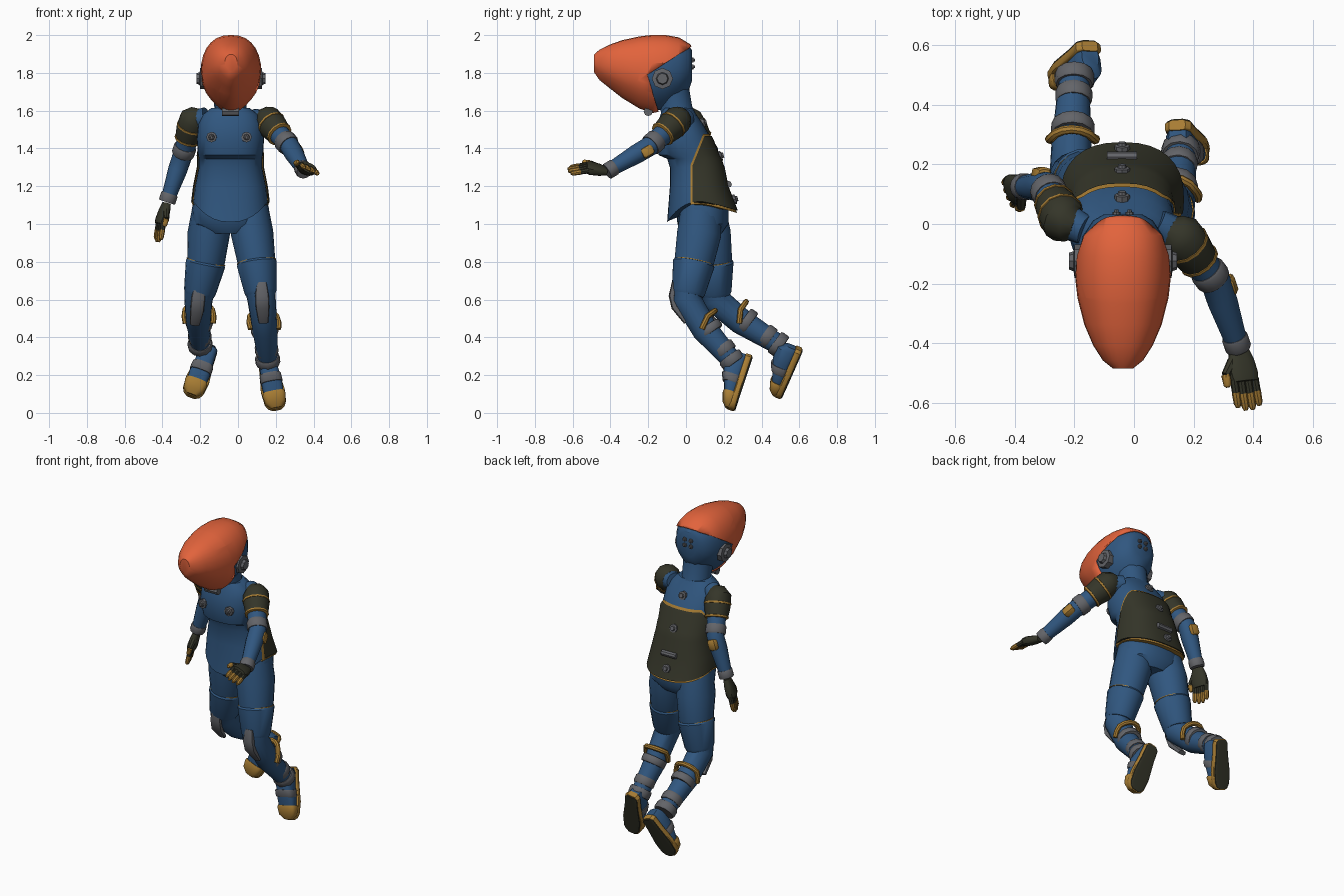
import bpy, bmesh, math
from mathutils import Vector as V

if "Cube" in bpy.data.objects:
    bpy.data.objects.remove(bpy.data.objects["Cube"])

def material(name, c):
    m = bpy.data.materials.new(name)
    m.diffuse_color = (*c, 1)
    m.use_nodes = True
    m.node_tree.nodes["Principled BSDF"].inputs["Base Color"].default_value = m.diffuse_color
    return m
BLUE = material("suit blue", (0.03, 0.095, 0.215))
ORANGE = material("visor orange", (0.76, 0.125, 0.045))
DARK = material("dark olive", (0.035, 0.036, 0.022))
GOLD = material("gold trim", (0.40, 0.21, 0.035))
GREY = material("grey metal", (0.125, 0.128, 0.14))

def finish(name, bm, mat):
    me = bpy.data.meshes.new(name)
    bm.to_mesh(me); bm.free()
    me.materials.append(mat)
    me.shade_smooth()
    me.set_sharp_from_angle(angle=math.radians(38))
    ob = bpy.data.objects.new(name, me)
    bpy.context.collection.objects.link(ob)
    return ob

def section(c, u, v, a, b, n=16, p=2.0):
    out = []
    for i in range(n):
        t = 2 * math.pi * i / n
        co, si = math.cos(t), math.sin(t)
        out.append(V(c) + u * (a * math.copysign(abs(co) ** (2 / p), co))
                   + v * (b * math.copysign(abs(si) ** (2 / p), si)))
    return out

def loft_bm(rings):
    bm = bmesh.new()
    vs = [[bm.verts.new(q) for q in r] for r in rings]
    n = len(vs[0])
    for a, b in zip(vs, vs[1:]):
        for i in range(n):
            bm.faces.new((a[i], a[(i + 1) % n], b[(i + 1) % n], b[i]))
    bm.faces.new(vs[0]); bm.faces.new(vs[-1])
    bmesh.ops.recalc_face_normals(bm, faces=bm.faces)
    return bm

def tube(name, pts, rads, mat, n=14, up=(1, 0, 0), flat=1.0, p=2.0):
    pts = [V(q) for q in pts]
    rings = []
    for i, q in enumerate(pts):
        t = (pts[min(i + 1, len(pts) - 1)] - pts[max(i - 1, 0)]).normalized()
        u = V(up)
        if abs(t.dot(u.normalized())) > .9:
            u = V((0, 0, 1))
        u = (u - t * u.dot(t)).normalized()
        rings.append(section(q, u, t.cross(u), rads[i], rads[i] * flat, n, p))
    return finish(name, loft_bm(rings), mat)

def band(name, a, b, t0, t1, r, mat, n=14, r2=None):
    """Chamfered cuff round the segment a-b, between fractions t0 and t1."""
    a, b = V(a), V(b)
    e = (t1 - t0) * .15
    r2 = r2 or r
    return tube(name, [a.lerp(b, t) for t in (t0, t0 + e, t1 - e, t1)],
                [r * .93, r, r2, r2 * .93], mat, n)

def knob(name, c, d, r, h, mat=GREY):
    c, d = V(c), V(d).normalized()
    tube(name, [c - d * h, c + d * h * .4, c + d * h * .5, c + d * h],
         [r, r, r * .6, r * .5], mat, 8)

def bisect(bm, co, no, clear=False):
    bmesh.ops.bisect_plane(bm, geom=bm.verts[:] + bm.edges[:] + bm.faces[:],
                           plane_co=co, plane_no=no, clear_inner=clear)

X, Y, Z = V((1, 0, 0)), V((0, 1, 0)), V((0, 0, 1))

# Head: sections along y as (y, low z, high z, half width)
HEAD = [(.032, 1.76, 1.92, .065), (.012, 1.70, 1.945, .10), (-.04, 1.65, 1.98, .135),
        (-.11, 1.61, 1.992, .15), (-.18, 1.595, 1.993, .153), (-.25, 1.62, 1.985, .145),
        (-.33, 1.675, 1.965, .122), (-.40, 1.73, 1.94, .092), (-.45, 1.77, 1.915, .06),
        (-.478, 1.81, 1.89, .025)]
def head_bm(g):
    rings = []
    for y, lo, hi, w in HEAD:
        r = section((0, y - g * (1 if y < -.3 else -.3 if y < 0 else -1), (lo + hi) / 2),
                    X, Z, w + g, (hi - lo) / 2 + g, 28, 2.3)
        for q in r:   # narrower toward the jaw
            q.x = -.037 + q.x * (1 - .4 * max(0, ((lo + hi) / 2 - q.z) / (hi - lo) * 2) ** 2)
        rings.append(r)
    return loft_bm(rings)
finish("head", head_bm(0), BLUE)
bm = head_bm(.008)
cuts = [(V((0, -.19, 1.80)), V((0, -.135, .21))), (V((0, -.20, 1.77)), V((0, -.13, -.04)))]
for co, no in cuts:
    bisect(bm, co, no)
bmesh.ops.delete(bm, geom=[f for f in bm.faces if all(
    (f.calc_center_median() - co).dot(no) < 0 for co, no in cuts)], context='FACES')
visor = finish("visor", bm, ORANGE)
s = visor.modifiers.new("thickness", 'SOLIDIFY')
s.thickness, s.offset = .012, -1
tube("neck", [(-.04, -.04, 1.54), (-.04, -.05, 1.61), (-.04, -.07, 1.70)], [.10, .085, .09], BLUE, 18)
tube("chin_piece", [(-.085, -.20, 1.595), (.005, -.20, 1.595)], [.024, .024], GREY, 8)
for sx in (-1, 1):
    knob("ear_disc", (-.037 + sx * .15, -.125, 1.77), (sx, 0, 0), .056, .032)
    for dz in (-.018, .018):
        knob("head_stud", (-.037 + sx * .022, .034, 1.85 + dz), Y, .013, .014)

# Torso: (z, front y, back y, half width)
TORSO = [(1.12, -.10, .265, .198), (1.20, -.085, .215, .188), (1.30, -.085, .195, .168),
         (1.345, -.10, .178, .168), (1.365, -.145, .168, .172), (1.45, -.165, .135, .178),
         (1.53, -.15, .09, .17), (1.58, -.135, .055, .145), (1.615, -.12, .035, .10)]
def torso_bm(g, drop=0):
    rings = []
    for i, (z, f, b, w) in enumerate(TORSO):
        r = section((-.04, (f + b) / 2, z), X, Y, w + g, (b - f) / 2 + g, 32, 2.4)
        if i == 0:   # pointed front hem, dipped tail
            for k, q in enumerate(r):
                si = math.sin(2 * math.pi * k / 32)
                q.z -= (.11 * si * si if si < 0 else .05 * si) + drop
        rings.append(r)
    return loft_bm(rings)
finish("jacket", torso_bm(0), BLUE)
# Back vest with gold edging
for name, g, o, mat in (("vest_trim", .005, .012, GOLD), ("vest", .010, 0, DARK)):
    bm = torso_bm(g, o)
    bisect(bm, (0, 0, 1.465 + o), (0, 0, -1), True)
    bisect(bm, (0, .035 - o, 1.3), (0, 1, 0), True)
    bisect(bm, (0, .035 - o, 1.31), (0, .16, -.065), True)
    finish(name, bm, mat)
for y, z in ((.09, 1.535), (.18, 1.36), (.255, 1.13)):
    knob("back_knob", (-.04, y, z), (0, 1, .3), .026, .02)
tube("back_bar", [(-.09, .225, 1.21), (.01, .225, 1.21)], [.018, .018], GREY, 8)
for x in (-.14, .045):
    knob("chest_knob", (x, -.158, 1.46), (x * .5 + .02, -1, 0), .028, .016)
    knob("chest_knob_centre", (x, -.172, 1.46), (0, -1, 0), .014, .012)

# Pelvis
finish("pelvis", loft_bm([section((-.04, y, z), X, Y, a, b, 24, 2.2) for z, y, a, b in
       ((1.18, .07, .175, .12), (1.08, .085, .205, .14), (1.0, .09, .2, .135), (.95, .09, .13, .10))]), BLUE)

# Boot: sole, outsole, upper and toe cap, in a heel-to-toe frame
def boot(side, H, T, n):
    H, d = V(H), V(T) - V(H)
    nd = d.normalized()
    h = -(V(n) - nd * V(n).dot(nd)).normalized()
    w = nd.cross(h)
    def part(name, rows, mat, p=3):
        finish(side + name, loft_bm([section(H + d * l + h * (lo + hi) / 2, w, h, hw, (hi - lo) / 2, 20, p)
                                     for l, hw, lo, hi in rows]), mat)
    plan = ((0, .028), (.05, .045), (.3, .05), (.65, .064), (.88, .058), (.96, .045), (1, .025))
    part("_boot_sole", [(l, a, 0, .036) for l, a in plan], GOLD, 5)
    part("_boot_outsole", [(.02 + l * .96, a * .9, -.005, .01) for l, a in plan], DARK, 5)
    part("_boot_upper", ((.02, .03, .02, .09), (.1, .046, .02, .125), (.35, .05, .02, .125),
                         (.6, .056, .02, .095), (.85, .05, .02, .07), (.97, .025, .02, .05)), BLUE)
    part("_boot_toe_cap", ((.72, .058, .01, .088), (.76, .062, .01, .088), (.9, .055, .01, .074), (.99, .028, .01, .05)), GOLD)
    part("_boot_strap", ((.42, .055, .02, .124), (.44, .058, .02, .124), (.54, .06, .02, .11), (.56, .057, .02, .106)), GREY)

# Legs: hip, thigh, mid thigh, knee, calf, ankle
def leg(side, path, plate, heel, toe, n):
    tube(side + "_leg", path, [.10, .112, .1, .075, .066, .05], BLUE, 18, flat=1.06)
    mid, knee, calf, ankle = (V(q) for q in path[2:])
    tube(side + "_thigh_panel", [mid.lerp(knee, t) for t in (0, .05, .8, .88)],
         [.1, .106, .085, .078], BLUE, 18, flat=1.06)
    band(side + "_thigh_seam", mid, knee, -.015, .012, .1045, GOLD, 18)
    tube(side + "_knee_plate", plate, [.026, .036, .036, .026], GREY, 12, flat=.5, p=3)
    # gold hoop behind the calf
    ax = (ankle - knee).normalized()
    back = (Y - ax * Y.dot(ax)).normalized()
    c = knee.lerp(ankle, .33)
    hoop = []
    for i in range(11):
        t = math.radians(-20 + 22 * i)
        hoop.append(c + X * .078 * math.cos(t) + back * .085 * math.sin(t) - ax * .05 * min(0, math.sin(t) - .4))
    tube(side + "_calf_hoop", hoop, [.015] * 11, GOLD, 8, up=ax)
    band(side + "_calf_cuff", knee, ankle, .43, .54, .073, GREY, 12)
    band(side + "_shin_cuff", knee, ankle, .74, .86, .062, GREY, 12)
    band(side + "_ankle_cuff", knee, ankle, .91, 1.03, .066, GREY, 12)
    boot(side, heel, toe, n)
leg("left", [(.06, .08, 1.09), (.075, .07, .95), (.098, .043, .8), (.125, .005, .6), (.142, .10, .44), (.158, .25, .27)],
    [(.125, -.062, .69), (.127, -.074, .62), (.13, -.06, .56), (.135, .0, .48)],
    (.145, .35, .30), (.205, .255, .012), (0, .95, -.3))
leg("right", [(-.14, .10, 1.09), (-.155, .12, .95), (-.17, .14, .8), (-.21, .155, .6), (-.21, .29, .485), (-.2, .50, .355)],
    [(-.205, .08, .68), (-.21, .078, .61), (-.217, .10, .54), (-.228, .165, .47)],
    (-.15, .615, .335), (-.25, .50, .08), (-.1, .9, -.4))

# Hand: palm, fingers with gold tips, thumb
def hand(side, wrist, knuckle, tip, w, thumb):
    wrist, knuckle, tip = V(wrist), V(knuckle), V(tip)
    d = (knuckle - wrist).normalized()
    w = (V(w) - d * V(w).dot(d)).normalized()
    tube(side + "_palm", [wrist, wrist.lerp(knuckle, .35), wrist.lerp(knuckle, .8), knuckle],
         [.034, .046, .052, .046], DARK, 14, up=w, flat=.55, p=2.6)
    for i in range(4):
        o = w * (i - 1.5) * .025
        k, t = knuckle - d * .01 + o, tip + o * 1.05 - d * (.012 if i in (0, 3) else 0)
        m = k.lerp(t, .45)
        tube(side + "_finger", [k, m], [.0145, .0135], DARK, 8)
        tube(side + "_fingertip", [m, m.lerp(t, .75), t], [.0145, .013, .007], GOLD, 8)
    a = wrist.lerp(knuckle, .35) + w * thumb * .03
    b = a + w * thumb * .035 + d * .045
    tube(side + "_thumb", [a, b], [.019, .015], DARK, 8)
    tube(side + "_thumb_tip", [b, b + d * .035, b + d * .042], [.0155, .013, .007], GOLD, 8)

# Arms with shoulder guards, elbow pads and cuffs
def arm(side, inner, S, E, W, pad):
    S, E, W = V(S), V(E), V(W)
    tube(side + "_arm", [inner, S, S.lerp(E, .6), E, E.lerp(W, .3), W], [.05, .064, .055, .052, .051, .036], BLUE, 16)
    band(side + "_elbow_cuff", S, E, .72, .96, .061, GREY)
    band(side + "_wrist_cuff", E, W, .83, 1.02, .045, GREY)
    top = V(inner).lerp(S, .35) + Z * .02
    lift = S + Z * .008
    tube(side + "_shoulder_guard", [top, V(inner).lerp(S, .7) + Z * .012, lift, lift.lerp(E, .25), lift.lerp(E, .55)],
         [.035, .064, .077, .077, .066], DARK, 12)
    for t0, r in ((.16, .0795), (.5, .0705)):
        band(side + "_guard_trim", lift, E, t0, t0 + .06, r, GOLD, 12)
    pad = V(pad)
    ax = (W - E).normalized()
    tube(side + "_elbow_pad", [pad - ax * .03, pad - ax * .02, pad + ax * .025, pad + ax * .035],
         [.022, .03, .03, .022], GOLD, 8, p=3)
arm("left", (.08, .0, 1.56), (.155, -.04, 1.545), (.275, -.195, 1.41), (.35, -.415, 1.28), (.315, -.205, 1.385))
arm("right", (-.165, -.02, 1.57), (-.235, .01, 1.545), (-.295, .125, 1.36), (-.375, .125, 1.12), (-.31, .162, 1.325))
hand("left", (.352, -.42, 1.28), (.372, -.53, 1.30), (.388, -.625, 1.285), (.88, .15, -.42), -1)
hand("right", (-.378, .125, 1.11), (-.41, .115, 1.0), (-.425, .10, .905), (-.35, .93, 0), -1)
